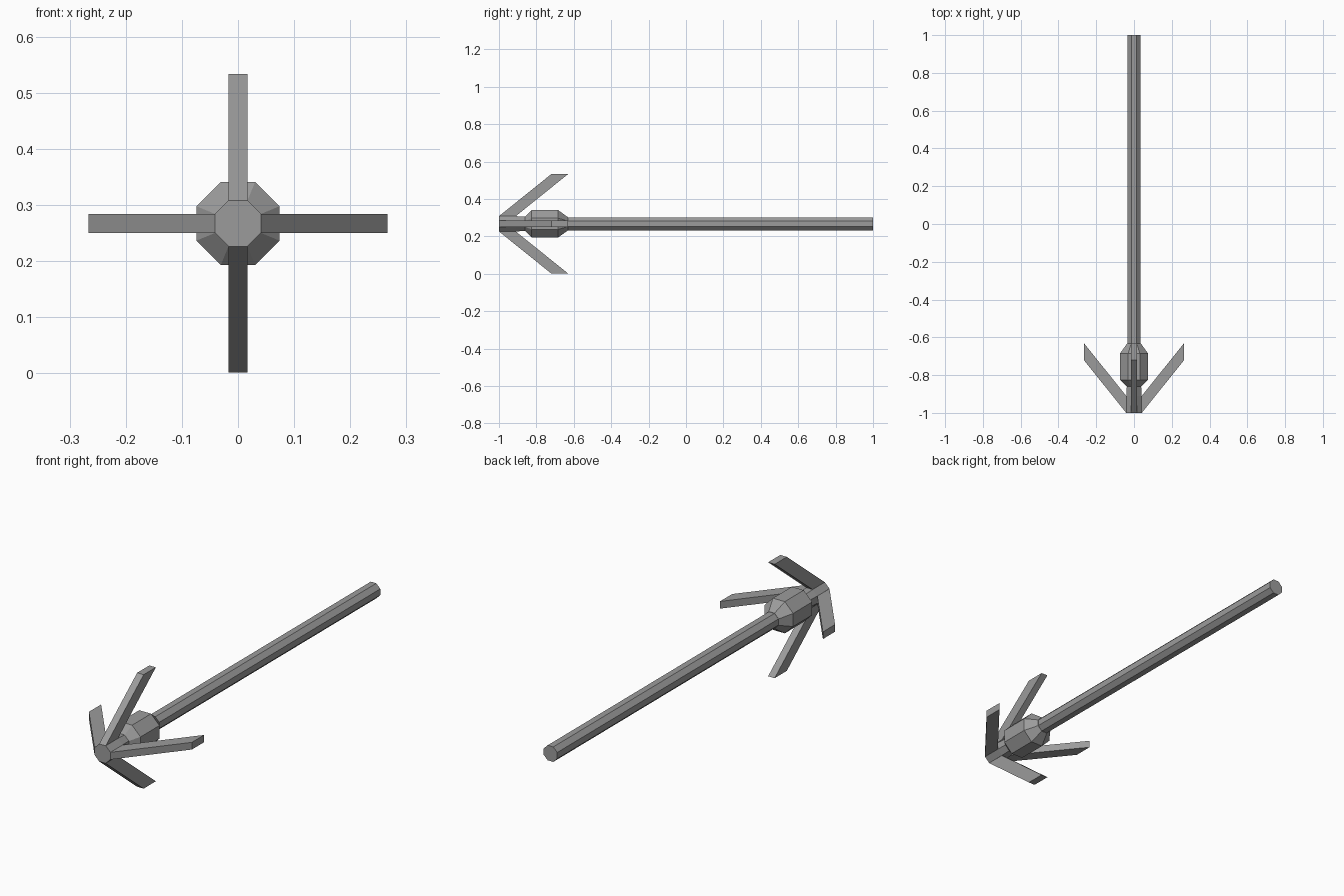
import bpy, bmesh, math
from mathutils import Matrix, Vector

cube = bpy.data.objects.get("Cube")
if cube:
    bpy.data.objects.remove(cube)

MID = 0.267                                  # height of the shaft axis
COS = math.cos(math.pi / 8)

steel = bpy.data.materials.new("grey steel")
steel.use_nodes = True
GREY = (0.33, 0.33, 0.33, 1)
steel.diffuse_color = GREY
steel.node_tree.nodes["Principled BSDF"].inputs["Base Color"].default_value = GREY


def finish(name, bm):
    bmesh.ops.recalc_face_normals(bm, faces=bm.faces)
    mesh = bpy.data.meshes.new(name)
    bm.to_mesh(mesh)
    bm.free()
    mesh.materials.append(steel)
    obj = bpy.data.objects.new(name, mesh)
    bpy.context.collection.objects.link(obj)
    return obj


def octagon_tube(name, stations):
    """Loft octagons along y; each station is (y, half width across flats)."""
    bm = bmesh.new()
    rings = []
    for y, flat in stations:
        ring = []
        for i in range(8):
            a = (i + 0.5) * math.pi / 4
            r = flat / COS
            ring.append(bm.verts.new((r * math.cos(a), y, MID + r * math.sin(a))))
        rings.append(ring)
    for a, b in zip(rings, rings[1:]):
        for i in range(8):
            j = (i + 1) % 8
            bm.faces.new((a[i], a[j], b[j], b[i]))
    bm.faces.new(rings[0])
    bm.faces.new(rings[-1])
    return finish(name, bm)


def prong(name, angle):
    """Slanted bar swept back from one flat of the tip."""
    bm = bmesh.new()
    half = 0.0168
    outline = [(-1, 0.041), (-0.72, 0.266), (-0.63, 0.266), (-0.91, 0.041)]
    face = bm.faces.new([bm.verts.new((-half, y, z)) for y, z in outline])
    out = bmesh.ops.extrude_face_region(bm, geom=[face])
    verts = [v for v in out["geom"] if isinstance(v, bmesh.types.BMVert)]
    bmesh.ops.translate(bm, verts=verts, vec=Vector((2 * half, 0, 0)))
    place = Matrix.Translation((0, 0, MID)) @ Matrix.Rotation(angle, 4, "Y")
    bm.transform(place)
    return finish(name, bm)


# Tip, collar and long handle
octagon_tube("tip", [(-1, 0.041), (-0.91, 0.041), (-0.86, 0.038)])
octagon_tube("collar", [(-0.86, 0.038), (-0.825, 0.074), (-0.685, 0.074), (-0.632, 0.036)])
octagon_tube("handle", [(-0.632, 0.035), (1, 0.035)])

# Four swept-back prongs
for i, side in enumerate(("top", "left", "bottom", "right")):
    prong(side + "_prong", i * math.pi / 2)
